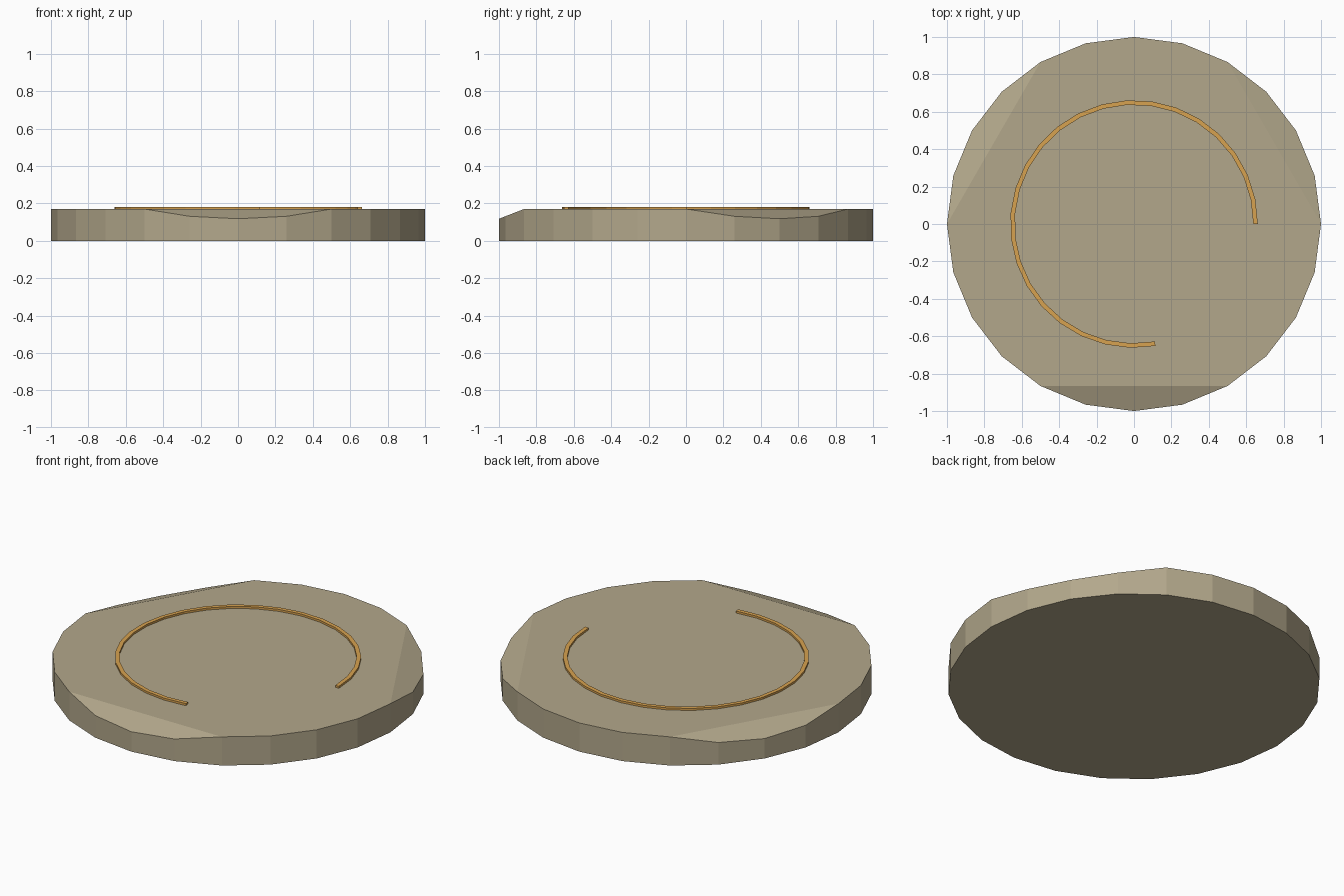
import bpy, bmesh
from math import sin, cos, radians
from mathutils import Vector, Matrix

if "Cube" in bpy.data.objects:
    bpy.data.objects.remove(bpy.data.objects["Cube"])

H = 0.17          # slab thickness
RING_R = 0.65     # inlay radius
RING_W = 0.012    # inlay half width


def add_object(name, bm, color):
    bmesh.ops.recalc_face_normals(bm, faces=bm.faces)
    mesh = bpy.data.meshes.new(name)
    bm.to_mesh(mesh)
    bm.free()
    obj = bpy.data.objects.new(name, mesh)
    bpy.context.collection.objects.link(obj)
    mat = bpy.data.materials.new(name + "_material")
    mat.diffuse_color = (*color, 1)
    mat.use_nodes = True
    mat.node_tree.nodes["Principled BSDF"].inputs["Base Color"].default_value = mat.diffuse_color
    mesh.materials.append(mat)
    return obj


# Stone slab: 24-sided disc
bm = bmesh.new()
bmesh.ops.create_cone(bm, cap_ends=True, segments=24, radius1=1, radius2=1,
                      depth=H, matrix=Matrix.Translation((0, 0, H / 2)))

# Three worn edges sliced off the upper rim
for deg in (30, 150, 270):
    d = Vector((cos(radians(deg)), sin(radians(deg)), 0))
    normal = (d * 0.052 + Vector((0, 0, 0.134))).normalized()
    point = d * cos(radians(30)) + Vector((0, 0, H))
    cut = bmesh.ops.bisect_plane(bm, geom=bm.verts[:] + bm.edges[:] + bm.faces[:],
                                 dist=1e-4, plane_co=point, plane_no=normal,
                                 clear_outer=True)
    bmesh.ops.holes_fill(bm, edges=[e for e in bm.edges if e.is_boundary], sides=0)
add_object("stone_slab", bm, (0.45, 0.39, 0.26))

# Open ring inlay: square section swept through 280 degrees
bm = bmesh.new()
section = [(-RING_W, -RING_W), (RING_W, -RING_W), (RING_W, RING_W), (-RING_W, RING_W)]
rings = []
for i in range(25):
    a = radians(280 * i / 24)
    rings.append([bm.verts.new(((RING_R + r) * cos(a), (RING_R + r) * sin(a), H + z))
                  for r, z in section])
for p, q in zip(rings, rings[1:]):
    for k in range(4):
        n = (k + 1) % 4
        bm.faces.new((p[k], p[n], q[n], q[k]))
bm.faces.new(rings[0])
bm.faces.new(rings[-1])
add_object("ring_inlay", bm, (0.68, 0.36, 0.08))
